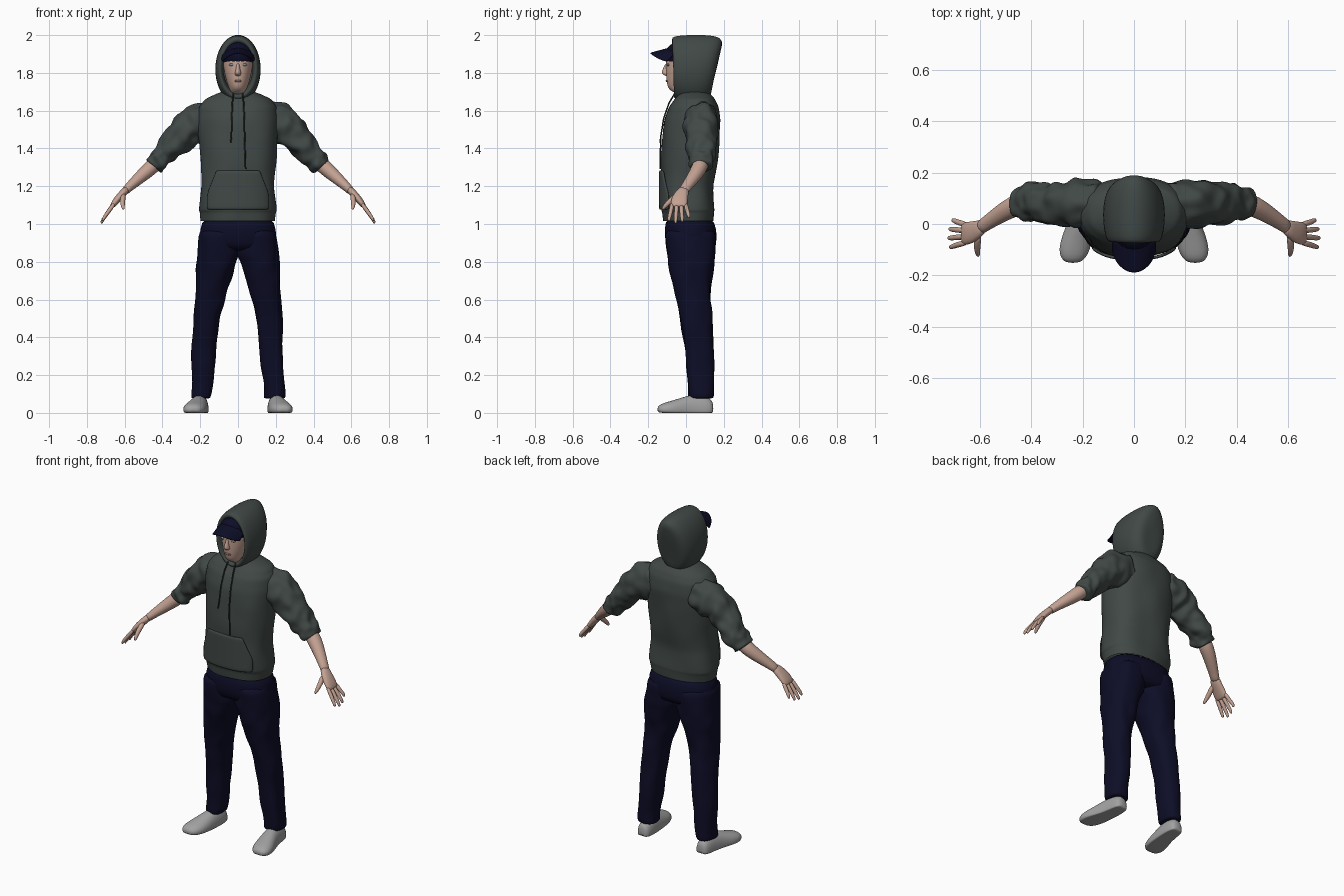
import bpy, bmesh
from math import cos, sin, pi, sqrt
from mathutils import Vector, noise

cube = bpy.data.objects.get("Cube")
if cube:
    bpy.data.objects.remove(cube)


def material(name, r, g, b):
    m = bpy.data.materials.new(name)
    m.use_nodes = True
    m.diffuse_color = (r, g, b, 1)
    bsdf = m.node_tree.nodes["Principled BSDF"]
    bsdf.inputs["Base Color"].default_value = (r, g, b, 1)
    bsdf.inputs["Roughness"].default_value = 0.9
    return m


FLEECE = material("grey green fleece", 0.052, 0.066, 0.062)
CORD = material("dark cord", 0.022, 0.03, 0.028)
DENIM = material("navy denim", 0.004, 0.004, 0.02)
SKIN = material("skin", 0.55, 0.36, 0.29)
LIPS = material("lips", 0.36, 0.19, 0.16)
EYES = material("grey eyes", 0.25, 0.25, 0.27)
SHOE = material("light grey canvas", 0.36, 0.36, 0.36)


def finish(name, bm, mat, solid=0.0, subdiv=1):
    bmesh.ops.recalc_face_normals(bm, faces=bm.faces)
    me = bpy.data.meshes.new(name)
    bm.to_mesh(me)
    bm.free()
    me.materials.append(mat)
    ob = bpy.data.objects.new(name, me)
    bpy.context.scene.collection.objects.link(ob)
    if solid:
        mod = ob.modifiers.new("thickness", 'SOLIDIFY')
        mod.thickness = solid
        mod.offset = 0
    if subdiv:
        ob.modifiers.new("smooth", 'SUBSURF').levels = subdiv
        ob.modifiers["smooth"].render_levels = subdiv
    for p in me.polygons:
        p.use_smooth = True
    return ob


def loft(name, mat, rings, side=1, n=20, e=2.0, fine=1, fold=0.0, freq=10, caps=(True, True), floor=None):
    """Skin superellipse rings, each (centre, u, v); fold adds cloth creases."""
    dense = []
    for a, b in zip(rings, rings[1:]):
        dense += [[p.lerp(q, k / fine) for p, q in zip(a, b)] for k in range(fine)]
    dense.append(rings[-1])
    bm = bmesh.new()
    loops = []
    for c, u, v in dense:
        row = []
        for i in range(n):
            ca, sa = cos(2 * pi * i / n), sin(2 * pi * i / n)
            d = (abs(ca) ** e + abs(sa) ** e) ** (-1 / e)
            off = u * ca * d + v * sa * d
            co = c + off
            if fold:
                co += off.normalized() * fold * noise.noise(Vector((co.x * side, co.y, co.z * 0.7)) * freq)
            if floor is not None:
                co.z = max(co.z, floor)
            row.append(bm.verts.new((co.x * side, co.y, co.z)))
        loops.append(row)
    for a, b in zip(loops, loops[1:]):
        for i in range(n):
            j = (i + 1) % n
            bm.faces.new((a[i], a[j], b[j], b[i]))
    for use, row in zip(caps, (loops[0], loops[-1])):
        if use:
            bm.faces.new(row)
    return finish(name, bm, mat)


def level(z, x0, x1, y0, y1):
    return (Vector(((x0 + x1) / 2, (y0 + y1) / 2, z)),
            Vector(((x1 - x0) / 2, 0, 0)), Vector((0, (y1 - y0) / 2, 0)))


def path(points):
    """Rings square to a path of (x, y, z, thickness, depth)."""
    out = []
    for i, p in enumerate(points):
        a, b = points[max(i - 1, 0)], points[min(i + 1, len(points) - 1)]
        t = (Vector(b[:3]) - Vector(a[:3])).normalized()
        u = t.cross(Vector((0, 1, 0))).normalized()
        out.append((Vector(p[:3]), u * p[3], t.cross(u) * p[4]))
    return out


# Hoodie body
body = [(1.015, .195, -.115, .145), (1.06, .2, -.122, .152), (1.075, .206, -.128, .155),
        (1.2, .196, -.13, .148), (1.3, .2, -.13, .16), (1.45, .205, -.128, .176),
        (1.55, .212, -.113, .183), (1.62, .208, -.092, .172), (1.66, .178, -.066, .153),
        (1.688, .115, -.045, .128), (1.705, .07, -.025, .105)]
loft("hoodie_body", FLEECE, [level(z, -w, w, a, b) for z, w, a, b in body],
     n=32, e=2.4, fine=3, fold=.012, freq=9, caps=(False, True))

# Hood, from the inner rim round to the back
hood = [(-.03, 1.7, 1.955, .078), (-.065, 1.685, 1.965, .085), (-.072, 1.672, 1.99, .1),
        (-.05, 1.655, 1.997, .112), (0, 1.64, 2.002, .121), (.07, 1.63, 2.003, .122),
        (.13, 1.65, 1.998, .108), (.16, 1.685, 1.985, .08), (.168, 1.74, 1.955, .04)]
loft("hood", FLEECE, [(Vector((0, y, (a + b) / 2)), Vector((w, 0, 0)),
                       Vector((0, -.015 + .045 * i / 8, (b - a) / 2)))
                      for i, (y, a, b, w) in enumerate(hood)], n=28, caps=(False, True))

# Kangaroo pocket wrapped on the front
bm = bmesh.new()
bmesh.ops.create_grid(bm, x_segments=16, y_segments=8, size=1)
for v in bm.verts:
    t = (v.co.y + 1) / 2
    x = v.co.x * (.165 - .05 * max(0, (t - .4) / .6))
    y = .01 - .147 * (1 - (abs(x) / .205) ** 2.4) ** (1 / 2.4)
    v.co = (x, y, 1.075 + .21 * t)
finish("front_pocket", bm, FLEECE, solid=.012)

# Drawstrings
for name, side, low in (("right_drawstring", -1, 1.43), ("left_drawstring", 1, 1.29)):
    cu = bpy.data.curves.new(name, 'CURVE')
    cu.dimensions = '3D'
    cu.bevel_depth = .004
    sp = cu.splines.new('POLY')
    pts = [(.025, -.06, 1.69), (.03, -.09, 1.64), (.033, -.118, 1.56), (.035, -.134, 1.46), (.04, -.137, low)]
    sp.points.add(len(pts) - 1)
    for p, (x, y, z) in zip(sp.points, pts):
        p.co = (x * side, y, z, 1)
    cu.materials.append(CORD)
    bpy.context.scene.collection.objects.link(bpy.data.objects.new(name, cu))

# Head, nose and face details
head = [(1.6, .055, 0, .1), (1.68, .055, -.025, .1), (1.7, .045, -.075, .09), (1.72, .048, -.097, .09),
        (1.75, .06, -.103, .09), (1.8, .073, -.107, .1), (1.85, .081, -.107, .11),
        (1.9, .08, -.105, .11), (1.95, .06, -.07, .09)]
loft("head", SKIN, [level(z, -w, w, a, b) for z, w, a, b in head], e=2.2)
loft("nose", SKIN, [level(z, -w, w, y, -.08) for z, w, y in
                    ((1.782, .012, -.108), (1.794, .019, -.128), (1.805, .016, -.132),
                     (1.83, .01, -.119), (1.855, .009, -.108))], n=10)
loft("mouth", LIPS, [level(z, -w, w, y, -.09) for z, w, y in
                     ((1.75, .012, -.103), (1.757, .026, -.109), (1.764, .012, -.107))], n=12)


def ball(name, mat, centre, size):
    bm = bmesh.new()
    bmesh.ops.create_uvsphere(bm, u_segments=20, v_segments=12, radius=1)
    for v in bm.verts:
        v.co = Vector(centre) + Vector([a * b for a, b in zip(v.co, size)])
    return finish(name, bm, mat, subdiv=0)


# Cap with a curved peak
ball("cap_crown", DENIM, (0, -.005, 1.89), (.088, .108, .084))
bm = bmesh.new()
bmesh.ops.create_grid(bm, x_segments=14, y_segments=6, size=1)
for v in bm.verts:
    s, t = v.co.x, (v.co.y + 1) / 2
    v.co = (.086 * s, -.07 - t * .12 * sqrt(1 - .93 * s * s),
            1.935 - .032 * t - .045 * s * s)
finish("cap_peak", bm, DENIM, solid=.008)

# Seat of the trousers
seat = [(1.05, .188, -.105, .14), (.97, .2, -.115, .163), (.9, .207, -.11, .163), (.85, .2, -.085, .145)]
loft("trouser_seat", DENIM, [level(z, -w, w, a, b) for z, w, a, b in seat], n=28, e=2.5)

for label, s in (("left", 1), ("right", -1)):
    ball(label + "_eye", EYES, (s * .033, -.094, 1.843), (.015, .008, .007))

    # Trouser leg
    leg = [(.98, .0, .2, -.11, .155), (.84, -.005, .217, -.1, .157), (.78, .014, .221, -.09, .15),
           (.7, .038, .226, -.074, .135), (.6, .068, .23, -.053, .127), (.5, .096, .236, -.03, .137),
           (.3, .118, .243, -.002, .147), (.1, .14, .248, .014, .147), (.075, .143, .246, .02, .142)]
    loft(label + "_trouser_leg", DENIM, [level(*r) for r in leg], side=s, n=24, e=2.4,
         fine=3, fold=.013, freq=14)

    # Shoe, heel to toe, flat underneath
    shoe = [(.145, .198, .025, .05), (.13, .198, .04, .08), (.07, .2, .046, .1), (.01, .208, .05, .093),
            (-.05, .222, .06, .072), (-.1, .232, .062, .058), (-.135, .237, .048, .047), (-.152, .238, .025, .03)]
    loft(label + "_shoe", SHOE, [(Vector((x, y, .018)), Vector((w, 0, 0)), Vector((0, 0, h - .018)))
                                 for y, x, w, h in shoe], side=s, e=2.2, floor=0)

    # Bunched sleeve
    sleeve = [(.12, .08, 1.56, .09, .085), (.215, .08, 1.535, .11, .092), (.28, .078, 1.49, .09, .088),
              (.335, .08, 1.43, .074, .082), (.39, .082, 1.37, .063, .074), (.42, .082, 1.338, .059, .072),
              (.45, .08, 1.303, .05, .062)]
    loft(label + "_sleeve", FLEECE, path(sleeve), side=s, n=24, fine=4, fold=.026, freq=24)

    # Forearm, palm, fingers and thumb
    arm = [(.41, .088, 1.345, .042, .045), (.47, .07, 1.29, .041, .042), (.53, .033, 1.237, .032, .035),
           (.585, -.005, 1.188, .023, .027), (.6, -.015, 1.17, .022, .03)]
    loft(label + "_forearm", SKIN, path(arm), side=s, n=16)
    palm = [(.585, -.005, 1.19, .02, .026), (.61, -.022, 1.162, .02, .036), (.64, -.035, 1.13, .019, .045),
            (.662, -.038, 1.1, .015, .044), (.668, -.038, 1.09, .01, .04)]
    loft(label + "_palm", SKIN, path(palm), side=s, n=16, e=2.4)
    for k, finger in enumerate(("index", "middle", "ring", "little")):
        y, drop = -.072 + .023 * k, (.088, .1, .092, .07)[k]
        spread = (k - 1.5) * .012
        pts = [(.65, y, 1.115, .012, .012), (.668 + drop * .25, y + spread * .5, 1.1 - drop * .45, .011, .0115),
               (.668 + drop * .5, y + spread, 1.105 - drop * .85, .009, .01),
               (.668 + drop * .56, y + spread, 1.102 - drop, .006, .006)]
        loft(f"{label}_{finger}_finger", SKIN, path(pts), side=s, n=10)
    thumb = [(.605, -.04, 1.16, .015, .016), (.612, -.08, 1.125, .015, .015),
             (.61, -.112, 1.095, .011, .012), (.606, -.126, 1.075, .006, .007)]
    loft(label + "_thumb", SKIN, path(thumb), side=s, n=10)
